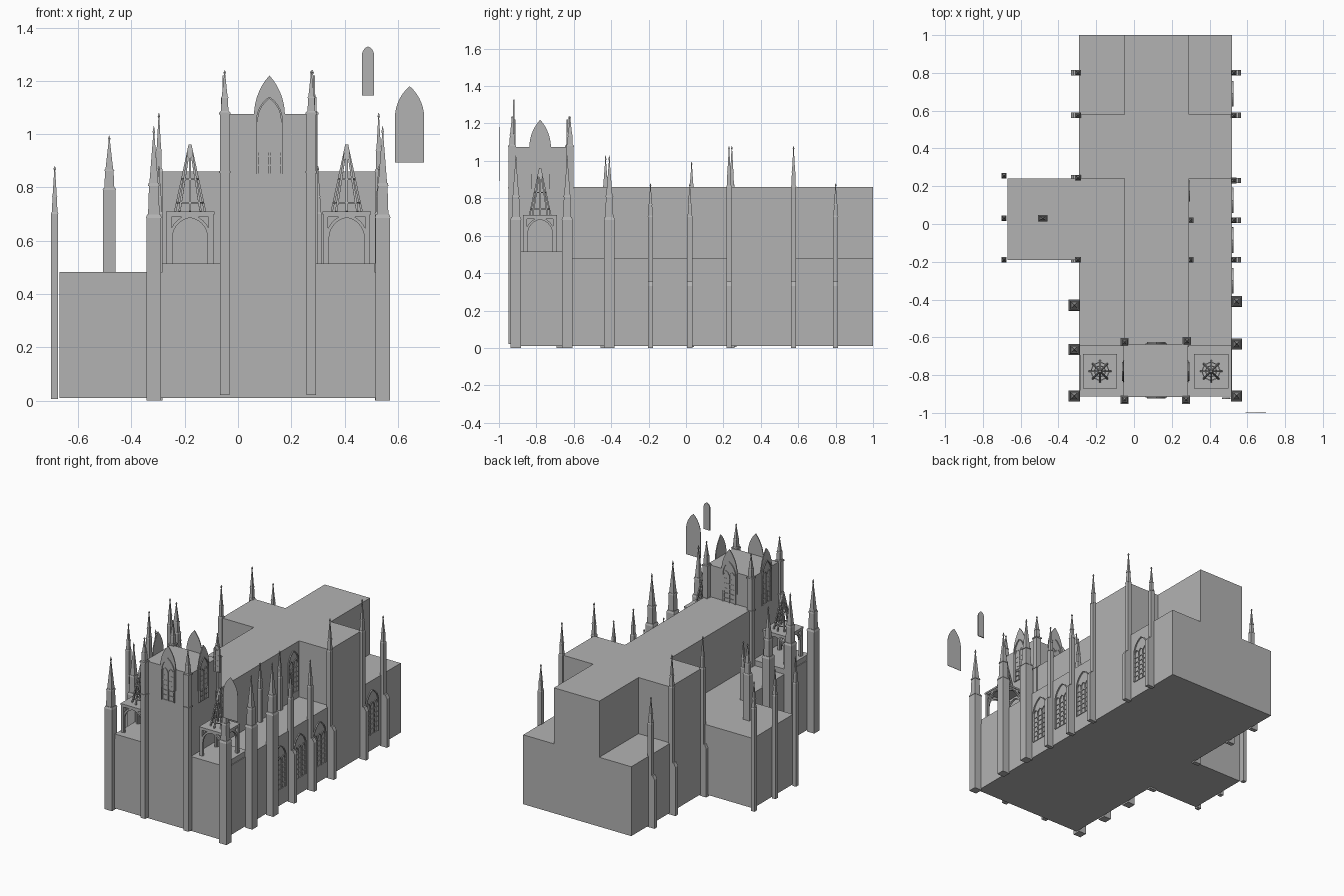
import bpy, bmesh, math
from mathutils import Vector

if "Cube" in bpy.data.objects:
    bpy.data.objects.remove(bpy.data.objects["Cube"])

stone = bpy.data.materials.new("grey stone")
stone.diffuse_color = (0.45, 0.45, 0.45, 1)
stone.use_nodes = True
stone.node_tree.nodes["Principled BSDF"].inputs["Base Color"].default_value = stone.diffuse_color


def finish(name, bm):
    bmesh.ops.recalc_face_normals(bm, faces=bm.faces)
    me = bpy.data.meshes.new(name)
    bm.to_mesh(me)
    bm.free()
    me.materials.append(stone)
    ob = bpy.data.objects.new(name, me)
    bpy.context.collection.objects.link(ob)
    return ob


def frustum(bm, x, y, z0, z1, w0, d0, w1, d1):
    """Four-sided block that may taper towards the top."""
    lo, hi = [[bm.verts.new((x + sx * w / 2, y + sy * d / 2, z))
               for sx, sy in ((-1, -1), (1, -1), (1, 1), (-1, 1))]
              for z, w, d in ((z0, w0, d0), (z1, w1, d1))]
    bm.faces.new(lo[::-1])
    bm.faces.new(hi)
    for i in range(4):
        j = (i + 1) % 4
        bm.faces.new((lo[i], lo[j], hi[j], hi[i]))


def box(bm, x0, x1, y0, y1, z0, z1):
    w, d = x1 - x0, y1 - y0
    frustum(bm, (x0 + x1) / 2, (y0 + y1) / 2, z0, z1, w, d, w, d)


def block(name, *b):
    bm = bmesh.new()
    box(bm, *b)
    return finish(name, bm)


def bar(bm, p, q, t):
    """Square bar between two points."""
    p, q = Vector(p), Vector(q)
    d = (q - p).normalized()
    u = d.cross((0, 0, 1) if abs(d.z) < 0.95 else (1, 0, 0)).normalized() * t / 2
    v = d.cross(u)
    a, b = [[bm.verts.new(c + s * u + r * v) for s, r in ((-1, -1), (1, -1), (1, 1), (-1, 1))]
            for c in (p, q)]
    bm.faces.new(a[::-1])
    bm.faces.new(b)
    for i in range(4):
        j = (i + 1) % 4
        bm.faces.new((a[i], a[j], b[j], b[i]))


def arch(a, base, spring, rise, cu=0, n=7):
    """Pointed-arch outline (u, v) from left foot over the apex to right foot."""
    c = (rise * rise - a * a) / (2 * a)
    r = a + c
    end = math.acos(-c / r)
    left = []
    for i in range(n + 1):
        t = math.pi + (end - math.pi) * i / n
        left.append((c + r * math.cos(t), spring + r * math.sin(t)))
    pts = [(-a, base)] + left
    pts += [(-u, v) for u, v in pts[-2::-1]]
    return [(u + cu, v) for u, v in pts]


def placer(origin, ang):
    """Map (u, v, depth) to a wall whose outward direction is -y turned by ang."""
    o, ca, sa = Vector(origin), math.cos(ang), math.sin(ang)
    return lambda u, v, d: o + Vector((u * ca + d * sa, u * sa - d * ca, v))


def ribbon(bm, P, outer, inner, depth):
    """Solid arched rib between two outlines."""
    rings = [[bm.verts.new(P(*o, 0)), bm.verts.new(P(*o, depth)),
              bm.verts.new(P(*i, depth)), bm.verts.new(P(*i, 0))]
             for o, i in zip(outer, inner)]
    for a, b in zip(rings, rings[1:]):
        for k in range(4):
            m = (k + 1) % 4
            bm.faces.new((a[k], a[m], b[m], b[k]))
    bm.faces.new(rings[0])
    bm.faces.new(rings[-1][::-1])


def plate(name, origin, ang, outline, depth):
    bm, P = bmesh.new(), placer(origin, ang)
    a = [bm.verts.new(P(u, v, 0)) for u, v in outline]
    b = [bm.verts.new(P(u, v, depth)) for u, v in outline]
    bm.faces.new(a[::-1])
    bm.faces.new(b)
    for i in range(len(a)):
        j = (i + 1) % len(a)
        bm.faces.new((a[i], a[j], b[j], b[i]))
    return finish(name, bm)


def window(name, origin, ang, a, h, rise, lights=2, depth=0.008):
    """Traceried window: outer rib, lancet lights, sill and glazing bars."""
    bm, P = bmesh.new(), placer(origin, ang)
    t = 0.007
    ribbon(bm, P, arch(a, 0, h, rise), arch(a - t, 0, h, rise - t), depth)
    la = (a - t) / lights
    for i in range(lights):
        cu = -a + t + la * (2 * i + 1)
        ribbon(bm, P, arch(la, 0, h - la * 0.6, la * 1.6, cu),
               arch(la - 0.004, 0, h - la * 0.6, la * 1.6 - 0.005, cu), depth * 0.8)
    bars = max(3, int(h / 0.03))
    for k in range(bars):
        v = h * k / bars
        bar(bm, P(-a, v, depth * 0.4), P(a, v, depth * 0.4), 0.005)
    return finish(name, bm)


def pinnacle(name, x, y, w, d, z0, zs, zt, step=0):
    """Shaft, cap, tapering spire and finial; step adds a deeper lower stage outward."""
    bm = bmesh.new()
    frustum(bm, x, y, z0, zs, w, d, w, d)
    if step:
        box(bm, min(x, x + step), max(x, x + step), y - d / 2, y + d / 2, z0, 0.33)
        frustum(bm, x + step / 2, y, 0.33, 0.355, abs(step), d, abs(step) * 0.3, d)
    L = zt - zs
    frustum(bm, x, y, zs, zs + L * 0.04, w * 1.08, d * 1.08, w * 0.9, d * 0.9)
    frustum(bm, x, y, zs + L * 0.04, zs + L * 0.35, w * 0.78, d * 0.78, w * 0.66, d * 0.66)
    frustum(bm, x, y, zs + L * 0.35, zs + L * 0.38, w * 0.8, d * 0.8, w * 0.7, d * 0.7)
    frustum(bm, x, y, zs + L * 0.38, zt - L * 0.06, w * 0.6, d * 0.6, 0.003, 0.003)
    frustum(bm, x, y, zt - L * 0.1, zt - L * 0.06, 0.003, 0.003, 0.009, 0.009)
    frustum(bm, x, y, zt - L * 0.06, zt, 0.009, 0.009, 0.001, 0.001)
    return finish(name, bm)


# Main masses
block("aisles", -0.29, 0.52, -0.91, 1.0, 0.01, 0.48)
block("nave", -0.05, 0.29, -0.65, 1.0, 0.02, 0.86)
block("transept", -0.29, 0.52, 0.24, 0.58, 0.02, 0.86)
block("side_chapel", -0.67, -0.28, -0.19, 0.24, 0.01, 0.483)
block("tower", -0.055, 0.285, -0.915, -0.635, 0.015, 1.075)
for side, x0, x1 in (("left", -0.285, -0.05), ("right", 0.28, 0.515)):
    block(side + "_front_bay", x0, x1, -0.912, -0.64, 0.02, 0.515)

# Tower corner shafts with string courses and spires
for i, (x, y) in enumerate(((-0.05, -0.93), (0.275, -0.93), (-0.05, -0.625), (0.28, -0.62))):
    pinnacle(f"tower_corner_{i}", x, y, 0.036, 0.036, 0.02, 1.08, 1.24)
    bm = bmesh.new()
    for z in (0.857, 1.077):
        frustum(bm, x, y, z - 0.004, z + 0.004, 0.044, 0.044, 0.044, 0.044)
    finish(f"tower_string_course_{i}", bm)

# Tower gables and belfry windows on all four faces
faces = (((0.118, -0.912), 0), ((0.283, -0.78), math.pi / 2),
         ((0.118, -0.638), math.pi), ((-0.052, -0.78), -math.pi / 2))
for i, ((x, y), ang) in enumerate(faces):
    plate(f"tower_gable_{i}", (x, y, 0), ang, arch(0.058, 0.93, 1.07, 0.15), 0.006)
    window(f"tower_window_{i}", (x, y, 0.85), ang, 0.05, 0.2, 0.09, 2, 0.012)

# Buttresses along the walls
for y in (-0.91, -0.635, -0.41):
    pinnacle("right_large_buttress", 0.543, y, 0.055, 0.055, 0, 0.685, 1.03)
for y in (-0.91, -0.665, -0.43):
    pinnacle("left_large_buttress", -0.316, y, 0.055, 0.055, 0, 0.685, 1.03)
for y, zs, zt in ((-0.19, 0.7, 0.88), (0.02, 0.7, 0.88), (0.23, 0.86, 1.08),
                  (0.575, 0.86, 1.08), (0.8, 0.7, 0.88)):
    pinnacle("right_buttress", 0.528, y, 0.028, 0.028, 0, zs, zt, 0.039)
for y, zs, zt in ((-0.19, 0.7, 0.88), (0.245, 0.86, 1.08), (0.575, 0.86, 1.08), (0.8, 0.7, 0.88)):
    pinnacle("left_buttress", -0.297, y, 0.028, 0.028, 0, zs, zt, -0.036)
for y in (-0.19, 0.03, 0.255):
    pinnacle("chapel_buttress", -0.688, y, 0.026, 0.028, 0.005, 0.7, 0.88)
pinnacle("chapel_roof_pinnacle", -0.483, 0.03, 0.048, 0.032, 0.48, 0.79, 0.995)
for y in (-0.19, 0.02):
    pinnacle("nave_pinnacle", 0.3, y, 0.026, 0.026, 0.48, 0.7, 0.88)

# Aisle windows and clerestory window on the right side
for y in (-0.3, -0.085, 0.125, 0.69):
    window("aisle_window", (0.519, y, 0.12), math.pi / 2, 0.068, 0.2, 0.1, 3)
window("clerestory_window", (0.289, 0.175, 0.53), math.pi / 2, 0.055, 0.2, 0.09, 2)

# Open lanterns with skeletal spires over the front bays
for side, cx in (("left", -0.18), ("right", 0.408)):
    cy, h = -0.78, 0.088
    bm = bmesh.new()
    for sx in (-1, 1):
        for sy in (-1, 1):
            frustum(bm, cx + sx * (h - 0.009), cy + sy * (h - 0.009), 0.5, 0.7,
                    0.018, 0.018, 0.018, 0.018)
    for k in range(4):
        P = placer((cx, cy, 0), k * math.pi / 2)
        Q = lambda u, v, d, P=P: P(u, v, d + h - 0.016)
        ribbon(bm, Q, arch(0.078, 0.51, 0.61, 0.088), arch(0.066, 0.51, 0.61, 0.076), 0.014)
        bar(bm, P(-h, 0.695, h - 0.007), P(h, 0.695, h - 0.007), 0.012)
    frustum(bm, cx, cy, 0.699, 0.71, 0.182, 0.182, 0.182, 0.182)
    finish(side + "_lantern", bm)

    bm = bmesh.new()
    at = lambda k, z: (cx + math.cos(k * math.pi / 4) * 0.056 * (0.968 - z) / 0.258,
                       cy + math.sin(k * math.pi / 4) * 0.056 * (0.968 - z) / 0.258, z)
    for k in range(8):
        bar(bm, at(k, 0.71), at(k, 0.96), 0.008)
        for z in (0.742, 0.83, 0.915):
            bar(bm, at(k, z), at(k + 1, z), 0.006)
    finish(side + "_lantern_spire", bm)

# Loose arched panels hanging in front of the right corner
plate("loose_arch_panel", (0.644, -0.998, 0), 0, arch(0.055, 0.893, 1.06, 0.12), 0.002)
plate("loose_lancet_panel", (0.488, -0.918, 0), 0, arch(0.023, 1.145, 1.295, 0.034), 0.003)
window("loose_lancet_tracery", (0.488, -0.92, 1.147), 0, 0.023, 0.146, 0.033, 2, 0.006)
